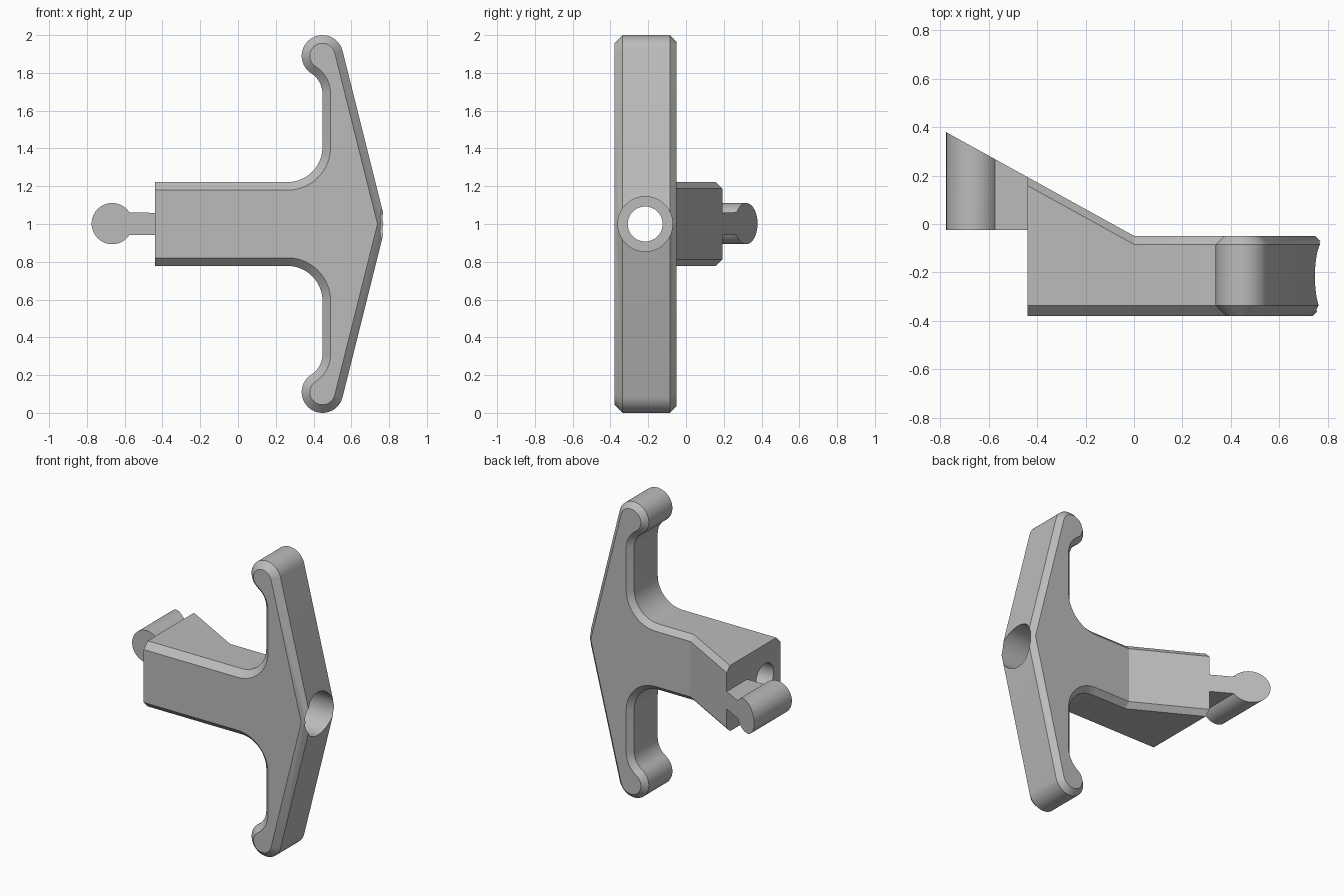
import bpy, bmesh
from math import cos, sin, radians, atan2, degrees
from mathutils import Vector

cube = bpy.data.objects.get("Cube")
if cube:
    bpy.data.objects.remove(cube, do_unlink=True)

FRONT, BACK, SLOPE = -0.379, -0.049, 0.552
END_X, MID_Z, BORE_Y = -0.44, 1.0, -0.216

grey = bpy.data.materials.new("plain grey")
grey.use_nodes = True
grey.diffuse_color = (0.5, 0.5, 0.5, 1)
grey.node_tree.nodes["Principled BSDF"].inputs["Base Color"].default_value = (0.5, 0.5, 0.5, 1)


def back_y(x):
    """Back surface: flat behind the crossbar, sloping away along the stem."""
    return BACK + SLOPE * max(0, -x)


def arc(cx, cz, r, start, end, n):
    angles = [radians(start + (end - start) * i / n) for i in range(n + 1)]
    return [Vector((cx + r * cos(a), cz + r * sin(a))) for a in angles]


def inset(points, d):
    """Mitred inset of an open outline whose two ends stay on the stem end."""
    result = []
    for i, p in enumerate(points):
        before = (p - points[i - 1]).normalized() if i else Vector((1, 0))
        after = (points[i + 1] - p).normalized() if i < len(points) - 1 else Vector((-1, 0))
        n1, n2 = Vector((before.y, -before.x)), Vector((after.y, -after.x))
        result.append(p + (n1 + n2) * d / (1 + n1.dot(n2)))
    # the outline ends run straight along the stem, so they only move in z
    result[0] = points[0] - Vector((0, d))
    result[-1] = points[-1] + Vector((0, d))
    return result


def make_object(name, bm):
    bmesh.ops.recalc_face_normals(bm, faces=bm.faces[:])
    mesh = bpy.data.meshes.new(name)
    bm.to_mesh(mesh)
    bm.free()
    mesh.materials.append(grey)
    obj = bpy.data.objects.new(name, mesh)
    bpy.context.collection.objects.link(obj)
    return obj


def smooth(obj):
    bpy.ops.object.select_all(action='DESELECT')
    obj.select_set(True)
    bpy.context.view_layer.objects.active = obj
    bpy.ops.object.shade_smooth_by_angle(angle=radians(20))


# Crossbar and stem outline, upper half mirrored to the lower half
knob, knob_r, neck_r = Vector((0.447, 1.89)), 0.11, 0.127
neck = Vector((knob.x - neck_r, 1.69))
join = degrees(atan2(knob.y - neck.y, neck_r))
upper = [Vector((END_X, 1.222)), Vector((0, 1.222))]
upper += arc(0.262, 1.407, 0.185, -90, 0, 16)
upper += arc(neck.x, neck.y, neck_r, 0, join, 10)
upper += arc(knob.x, knob.y, knob_r, 180 + join, 14, 28)[1:]
lower = [Vector((p.x, 2 * MID_Z - p.y)) for p in reversed(upper)]
outline = upper + [Vector((0.783, MID_Z))] + lower

# Crossbar and stem body with chamfered front and back edges
bm = bmesh.new()
front_in, back_in = inset(outline, 0.043), inset(outline, 0.035)
rings = [
    [bm.verts.new((p.x, FRONT, p.y)) for p in front_in],
    [bm.verts.new((p.x, FRONT + 0.043, p.y)) for p in outline],
    [bm.verts.new((p.x, back_y(p.x) - 0.035, p.y)) for p in outline],
    [bm.verts.new((p.x, back_y(p.x), p.y)) for p in back_in],
]
for a, b in zip(rings, rings[1:]):
    for i in range(len(outline) - 1):
        bm.faces.new((a[i], a[i + 1], b[i + 1], b[i]))
back = rings[-1]
bm.faces.new(rings[0])
bm.faces.new((back[0], back[1], back[-2], back[-1]))
bm.faces.new(back[1:-1])
bm.faces.new([r[0] for r in rings] + [r[-1] for r in reversed(rings)])
body = make_object("crossbar_and_stem", bm)

# Stepped bore running the whole length of the stem
bm = bmesh.new()
bore = []
for x, r in ((-0.6, 0.0925), (0.2, 0.0925), (0.2, 0.145), (0.95, 0.145)):
    bore.append([bm.verts.new((x, BORE_Y + p.x, MID_Z + p.y))
                 for p in arc(0, 0, r, 0, 360, 48)[:-1]])
for a, b in zip(bore, bore[1:]):
    for i in range(len(a)):
        bm.faces.new((a[i - 1], a[i], b[i], b[i - 1]))
bm.faces.new(bore[0])
bm.faces.new(bore[-1])
cutter = make_object("bore_cutter", bm)
cutter.hide_render = True

mod = body.modifiers.new("bore", 'BOOLEAN')
mod.operation = 'DIFFERENCE'
mod.solver = 'EXACT'
mod.object = cutter
bpy.context.view_layer.objects.active = body
bpy.ops.object.modifier_apply(modifier=mod.name)
bpy.data.objects.remove(cutter, do_unlink=True)
smooth(body)

# Round tail key on a thin neck, its back continuing the stem slope
bm = bmesh.new()
key = [Vector((END_X, MID_Z - 0.059)), Vector((END_X, MID_Z + 0.059))]
key += arc(-0.666, MID_Z + 0.002, 0.109, 33, 327, 40)
near = [bm.verts.new((p.x, -0.025, p.y)) for p in key]
far = [bm.verts.new((p.x, back_y(p.x), p.y)) for p in key]
for i in range(len(key)):
    bm.faces.new((near[i - 1], near[i], far[i], far[i - 1]))
bm.faces.new(near)
bm.faces.new(far)
smooth(make_object("tail_key", bm))
